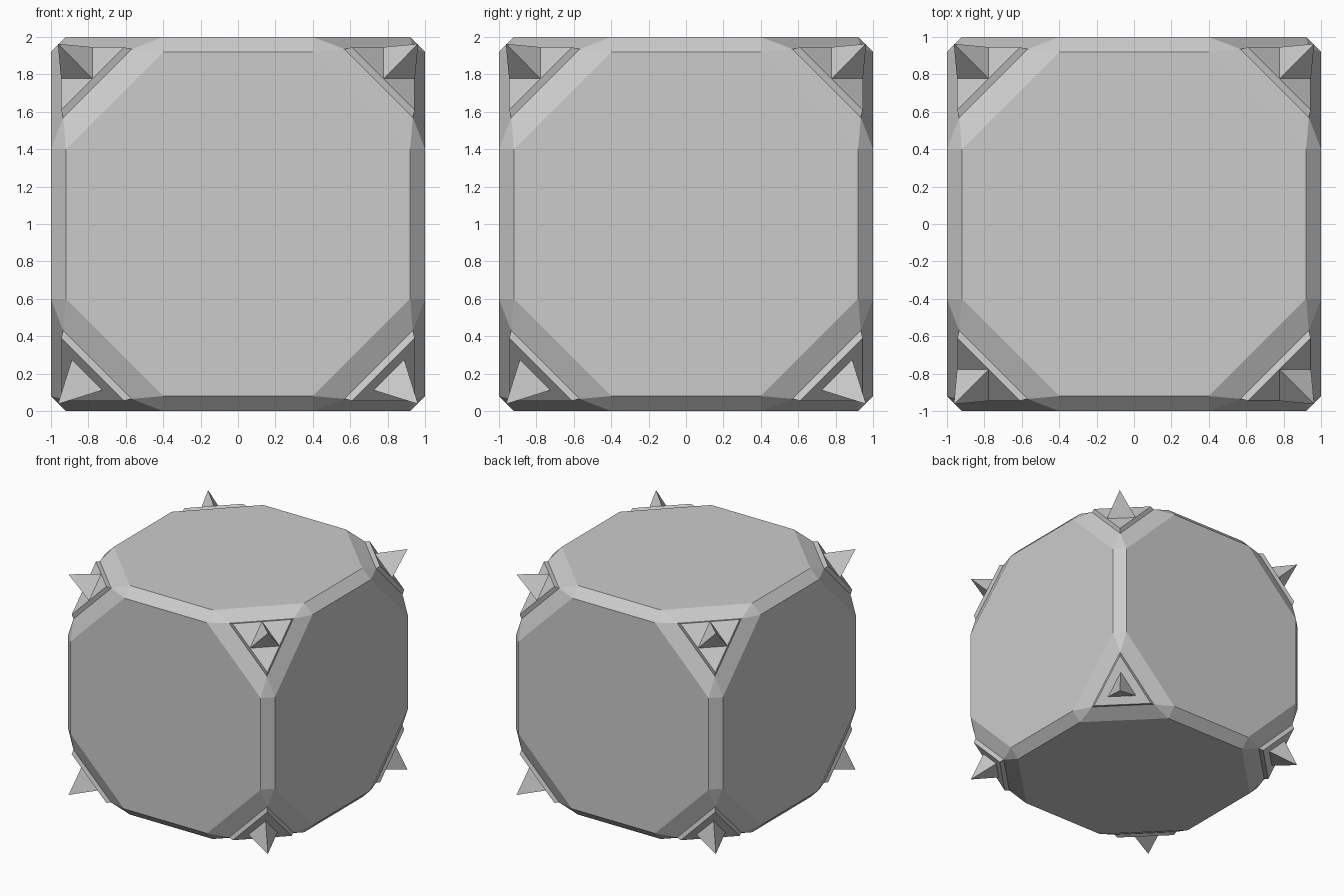
import bpy, bmesh
from itertools import product, permutations
from mathutils import Vector

if "Cube" in bpy.data.objects:
    bpy.data.objects.remove(bpy.data.objects["Cube"])

grey = bpy.data.materials.new("light grey")
grey.diffuse_color = (0.6, 0.6, 0.6, 1)
grey.use_nodes = True
grey.node_tree.nodes["Principled BSDF"].inputs["Base Color"].default_value = grey.diffuse_color


def solid(name, points):
    """Flat-faced convex solid through the points, lifted to stand on z = 0."""
    bm = bmesh.new()
    for p in points:
        bm.verts.new(Vector(p) + Vector((0, 0, 1)))
    bmesh.ops.convex_hull(bm, input=bm.verts)
    bmesh.ops.dissolve_limit(bm, angle_limit=0.01, verts=bm.verts, edges=bm.edges)
    bmesh.ops.recalc_face_normals(bm, faces=bm.faces)
    mesh = bpy.data.meshes.new(name)
    bm.to_mesh(mesh)
    bm.free()
    mesh.materials.append(grey)
    obj = bpy.data.objects.new(name, mesh)
    bpy.context.collection.objects.link(obj)


def corner(a, b, c, signs):
    """All orderings of one corner point, mirrored into the given octant."""
    return [tuple(v * s for v, s in zip(p, signs))
            for p in sorted(set(permutations((a, b, c))))]


octants = list(product((-1, 1), repeat=3))
rim = (0.57, 0.935, 0.935)      # where a corner pad meets the body
pad_top = (0.61, 0.945, 0.945)

# Body: cube with bevelled edges and bevelled, cut-off corners
solid("body", [p for s in octants
               for p in corner(0.4, 0.92, 1.0, s) + corner(*rim, s)])

for s in octants:
    level = "upper" if s[2] > 0 else "lower"
    # Raised triangular pad on the corner
    solid(level + "_corner_pad", corner(*rim, s) + corner(*pad_top, s))
    # Three-sided spike, turned half a step on the upper corners
    base = (0.777, 0.777, 0.946) if s[2] > 0 else (0.724, 0.888, 0.888)
    tip = tuple(0.963 * k for k in s)
    solid(level + "_spike", corner(*base, s) + [tip])
